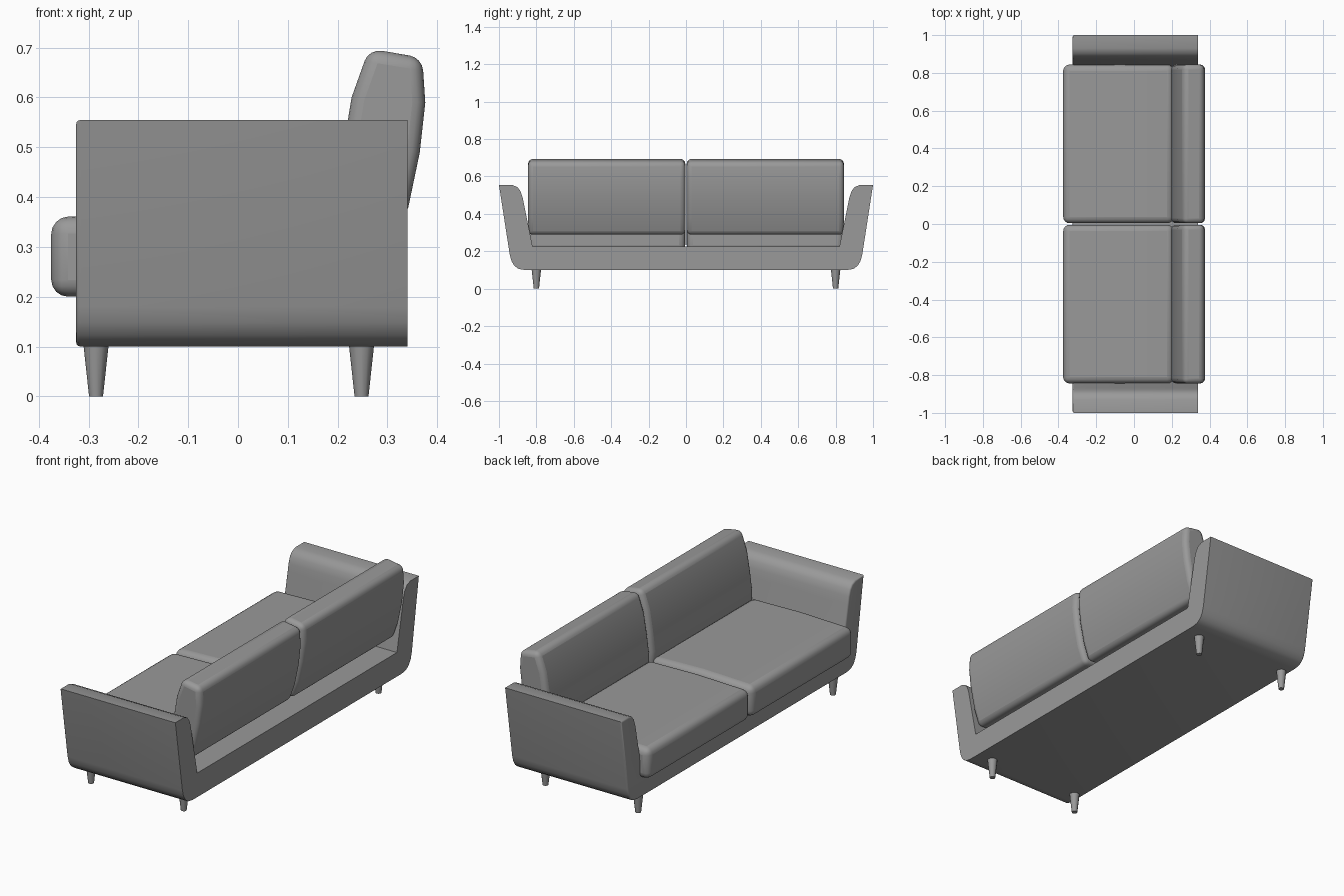
import bpy, bmesh, math

cube = bpy.data.objects.get("Cube")
if cube:
    bpy.data.objects.remove(cube, do_unlink=True)

grey = bpy.data.materials.new("grey")
grey.use_nodes = True
colour = (0.32, 0.32, 0.32, 1)
grey.diffuse_color = colour
grey.node_tree.nodes["Principled BSDF"].inputs["Base Color"].default_value = colour


def finish(obj, angle=40):
    bpy.ops.object.select_all(action="DESELECT")
    obj.select_set(True)
    bpy.context.view_layer.objects.active = obj
    bpy.ops.object.shade_smooth_by_angle(angle=math.radians(angle))


def add_prism(name, points, offset):
    """Closed polygon of 3D points pushed along an offset."""
    bm = bmesh.new()
    face = bm.faces.new([bm.verts.new(p) for p in points])
    new = bmesh.ops.extrude_face_region(bm, geom=[face])["geom"]
    bmesh.ops.translate(bm, vec=offset, verts=[v for v in new if isinstance(v, bmesh.types.BMVert)])
    bmesh.ops.recalc_face_normals(bm, faces=bm.faces)
    mesh = bpy.data.meshes.new(name)
    bm.to_mesh(mesh)
    bm.free()
    mesh.materials.append(grey)
    obj = bpy.data.objects.new(name, mesh)
    bpy.context.collection.objects.link(obj)
    return obj


def add_bevel(obj, width, segments, angle=35):
    bevel = obj.modifiers.new("rounding", "BEVEL")
    bevel.width = width
    bevel.segments = segments
    bevel.limit_method = "ANGLE"
    bevel.angle_limit = math.radians(angle)


# One-piece shell: base and two flared arms, as a U-shaped profile
front, back = -0.325, 0.34
half = [(0.82, 0.225), (0.866, 0.45), (0.874, 0.49), (0.885, 0.522), (0.902, 0.544),
        (0.93, 0.555), (1.0, 0.555), (0.942, 0.18), (0.933, 0.148), (0.918, 0.123),
        (0.895, 0.106), (0.86, 0.1)]
profile = half + [(-y, z) for y, z in reversed(half)]
frame = add_prism("frame", [(front, y, z) for y, z in profile], (back - front, 0, 0))
# Soften only the front rim
bm = bmesh.new()
bm.from_mesh(frame.data)
rim = [e for e in bm.edges if all(v.co.x < front + 0.001 for v in e.verts)]
bmesh.ops.bevel(bm, geom=rim, offset=0.009, segments=3, profile=0.5, affect="EDGES")
bm.to_mesh(frame.data)
bm.free()
finish(frame)

# Seat and back cushions, as side profiles (x, z)
seat_profile = [(-0.375, 0.2), (-0.375, 0.36), (-0.08, 0.368), (0.21, 0.362), (0.21, 0.2)]
back_profile = [(0.263, 0.698), (0.37, 0.68), (0.376, 0.59), (0.365, 0.49), (0.342, 0.38),
                (0.308, 0.285), (0.2, 0.3), (0.197, 0.39), (0.21, 0.49), (0.228, 0.6)]
for side, start in (("left", 0.004), ("right", -0.844)):
    for kind, points, radius in (("seat", seat_profile, 0.034), ("back", back_profile, 0.026)):
        cushion = add_prism(side + "_" + kind + "_cushion",
                            [(x, start, z) for x, z in points], (0, 0.84, 0))
        add_bevel(cushion, radius, 4)
        finish(cushion)

# Tapered legs
for x, depth in ((-0.285, "front"), (0.248, "rear")):
    for y, side in ((0.8, "left"), (-0.8, "right")):
        bpy.ops.mesh.primitive_cone_add(vertices=12, radius1=0.014, radius2=0.026,
                                        depth=0.11, location=(x, y, 0.055))
        leg = bpy.context.object
        leg.name = depth + "_" + side + "_leg"
        leg.data.materials.append(grey)
        finish(leg)
